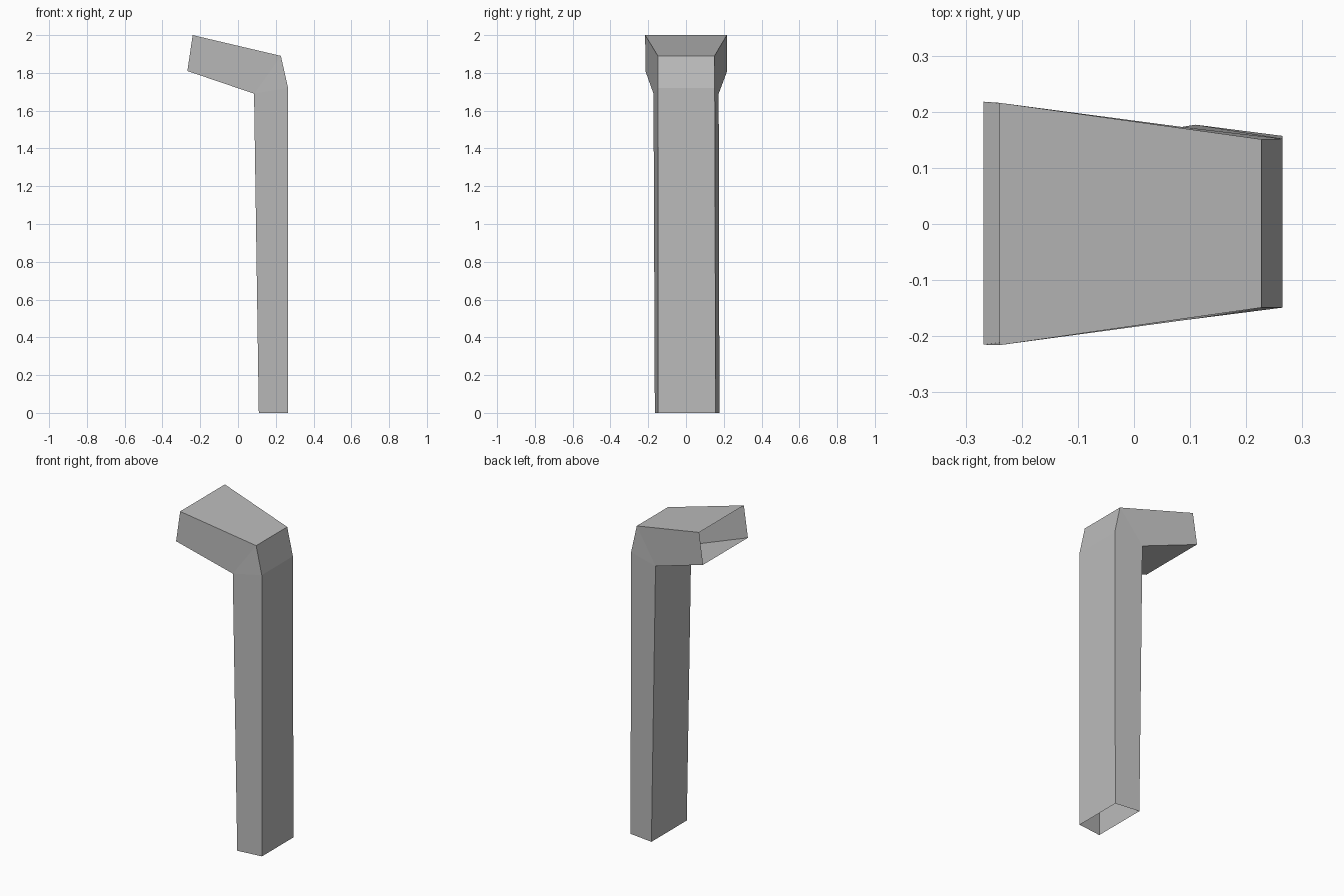
import bpy
import bmesh

cube = bpy.data.objects.get("Cube")
if cube:
    bpy.data.objects.remove(cube, do_unlink=True)

# One plain grey for the whole duct
grey = bpy.data.materials.new("plain grey")
grey.use_nodes = True
colour = (0.5, 0.5, 0.5, 1)
grey.diffuse_color = colour
grey.node_tree.nodes["Principled BSDF"].inputs["Base Color"].default_value = colour

bm = bmesh.new()


def pair(x, z, front, back):
    """Front and back corner of one cross-section edge."""
    return [bm.verts.new((x, y, z)) for y in (front, back)]


# Outer edge of the bent duct: foot, lower bend, upper bend, mouth
outer = [
    pair(0.265, 0, -0.147, 0.157),
    pair(0.265, 1.72, -0.149, 0.152),
    pair(0.227, 1.89, -0.149, 0.151),
    pair(-0.24, 2.0, -0.216, 0.216),
]
# Inner edge: foot, single bend, mouth
inner = [
    pair(0.11, 0, -0.165, 0.177),
    pair(0.085, 1.69, -0.172, 0.173),
    pair(-0.268, 1.81, -0.215, 0.218),
]

# Outer and inner walls; the foot and mouth stay open
for strip in (outer, inner):
    for a, b in zip(strip, strip[1:]):
        bm.faces.new((a[0], a[1], b[1], b[0]))

# Front and back walls: leg, bend wedge, head
for s in (0, 1):
    o = [p[s] for p in outer]
    i = [p[s] for p in inner]
    bm.faces.new((i[0], o[0], o[1], i[1]))
    bm.faces.new((i[1], o[1], o[2]))
    bm.faces.new((i[1], o[2], o[3], i[2]))

bmesh.ops.recalc_face_normals(bm, faces=bm.faces[:])

mesh = bpy.data.meshes.new("bent_duct")
bm.to_mesh(mesh)
bm.free()
mesh.materials.append(grey)
duct = bpy.data.objects.new("bent_duct", mesh)
bpy.context.collection.objects.link(duct)
